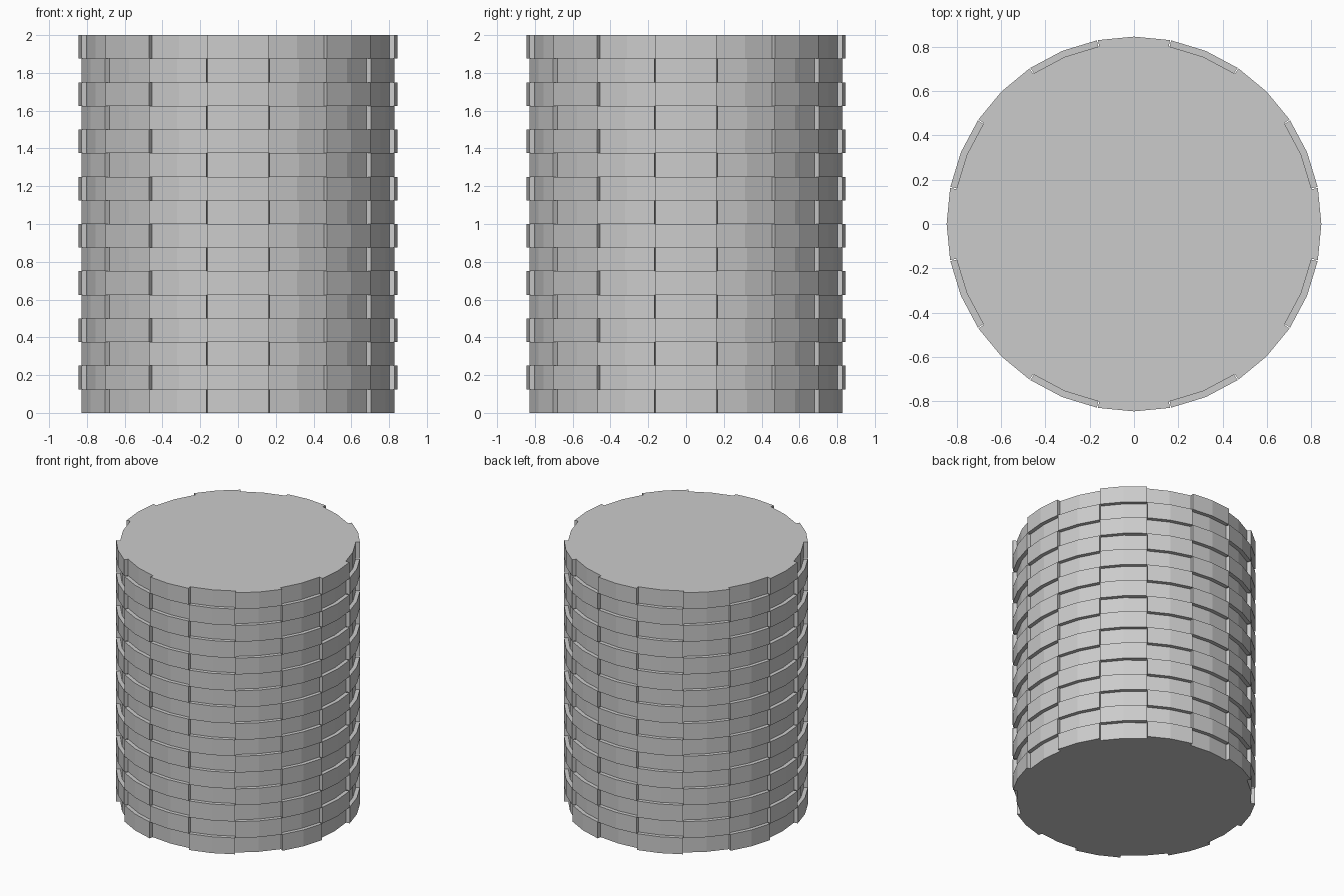
import bpy, bmesh
from math import radians, sin, cos

if "Cube" in bpy.data.objects:
    bpy.data.objects.remove(bpy.data.objects["Cube"])

LAYERS, SECTORS = 16, 16
HEIGHT, R_CORE, R_BRICK = 2.0, 0.816, 0.845
HALF = 11.08            # half angle of a brick, leaving a hairline joint

# Column angles: start, middle and end of each brick sector
angles = [radians(s * 360 / SECTORS + d) for s in range(SECTORS) for d in (-HALF, 0, HALF)]
n = len(angles)

bm = bmesh.new()

# Core shell as a grid of wall cells
rings = [[bm.verts.new((R_CORE * cos(a), R_CORE * sin(a), HEIGHT * k / LAYERS)) for a in angles]
         for k in range(LAYERS + 1)]
bricks = []
for k in range(LAYERS):
    for j in range(n):
        i = (j + 1) % n
        f = bm.faces.new((rings[k][j], rings[k][i], rings[k + 1][i], rings[k + 1][j]))
        # every other sector is raised, shifted by one on each layer
        if j % 3 < 2 and (j // 3 + k) % 2 == 1:
            bricks.append(f)

# Flat end caps
bm.faces.new(rings[-1])
bm.faces.new(rings[0][::-1])

# Push the bricks outward
ext = bmesh.ops.extrude_face_region(bm, geom=bricks)["geom"]
for v in ext:
    if isinstance(v, bmesh.types.BMVert):
        v.co.x *= R_BRICK / R_CORE
        v.co.y *= R_BRICK / R_CORE
left = [f for f in bricks if f.is_valid]
if left:
    bmesh.ops.delete(bm, geom=left, context='FACES_ONLY')

# Odd layers (counted from 0) carry bricks on the axes; even layers sit between them
bmesh.ops.recalc_face_normals(bm, faces=bm.faces)
mesh = bpy.data.meshes.new("brick_column")
bm.to_mesh(mesh)
bm.free()
bpy.context.collection.objects.link(bpy.data.objects.new("brick_column", mesh))
